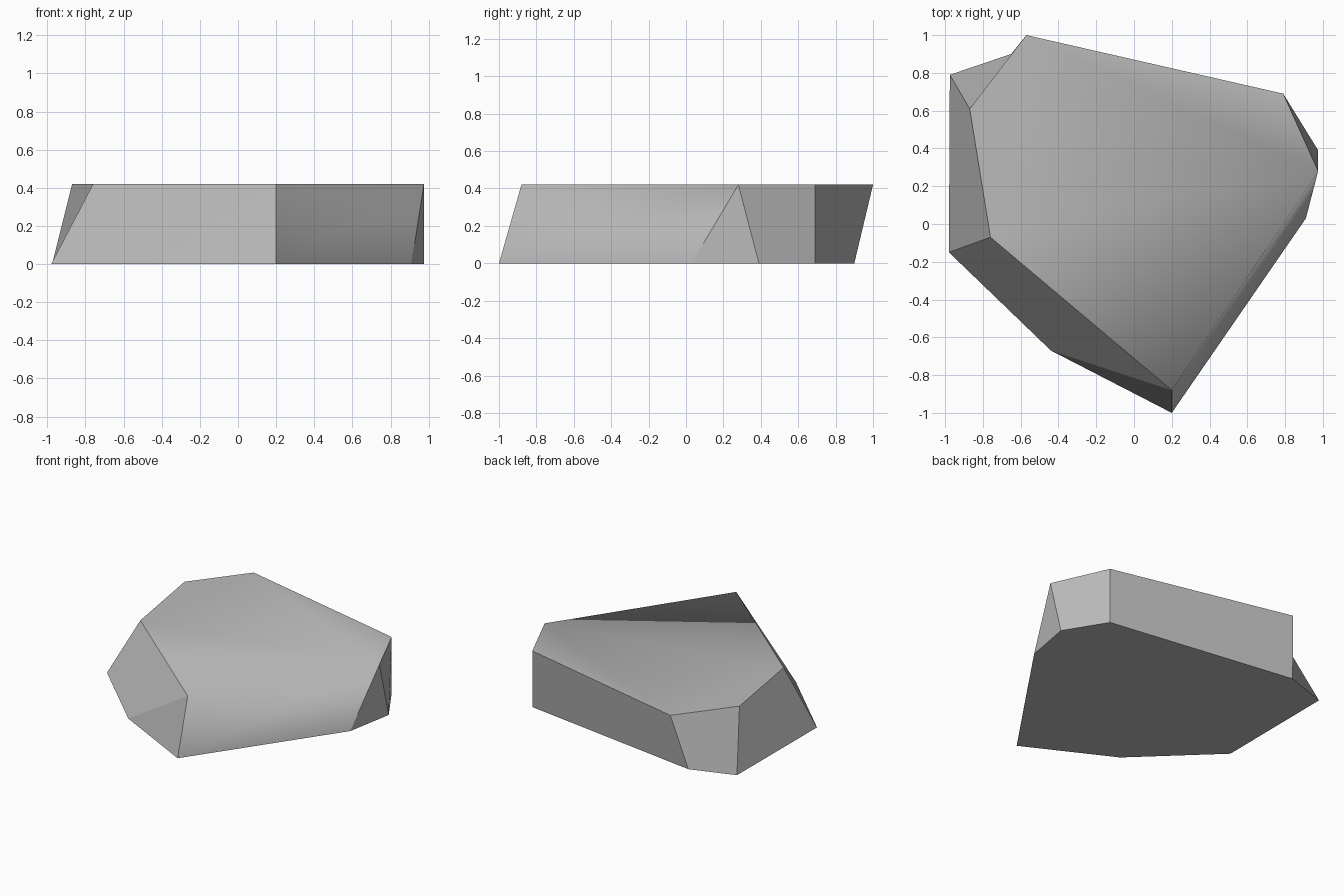
import bpy
import bmesh

cube = bpy.data.objects.get("Cube")
if cube:
    bpy.data.objects.remove(cube, do_unlink=True)

HEIGHT = 0.42

# Stone colour
stone = bpy.data.materials.new("stone_grey")
stone.use_nodes = True
grey = (0.5, 0.5, 0.5, 1)
stone.diffuse_color = grey
stone.node_tree.nodes["Principled BSDF"].inputs["Base Color"].default_value = grey

# Outlines of the base and the top, counter-clockwise from the front tip
base_outline = [(0.2, -1), (0.91, 0.03), (0.975, 0.39), (0.79, 0.69),
                (-0.65, 0.9), (-0.975, 0.79), (-0.98, -0.15), (-0.44, -0.67)]
top_outline = [(0.2, -0.88), (0.975, 0.28), (0.79, 0.69),
               (-0.57, 1), (-0.87, 0.61), (-0.76, -0.07)]

bm = bmesh.new()
base = [bm.verts.new((x, y, 0)) for x, y in base_outline]
top = [bm.verts.new((x, y, HEIGHT)) for x, y in top_outline]
bm.faces.new(base[::-1])
bm.faces.new(top)

# Side facets: walk both outlines, stepping on the base, the top or both
steps = ["both", "base", "both", "both", "both", "both", "both", "base"]
b = t = 0
for step in steps:
    b_next, t_next = (b + 1) % len(base), (t + 1) % len(top)
    if step == "both":
        bm.faces.new((base[b], base[b_next], top[t_next], top[t]))
        t = t_next
    else:
        bm.faces.new((base[b], base[b_next], top[t]))
    b = b_next

# Crisp edges everywhere except the soft rim at the front left
for face in bm.faces:
    face.smooth = True
for edge in bm.edges:
    edge.smooth = set(edge.verts) == {top[0], top[1]}
bmesh.ops.recalc_face_normals(bm, faces=bm.faces)

mesh = bpy.data.meshes.new("rock_slab")
bm.to_mesh(mesh)
bm.free()
mesh.materials.append(stone)
rock = bpy.data.objects.new("rock_slab", mesh)
bpy.context.collection.objects.link(rock)
